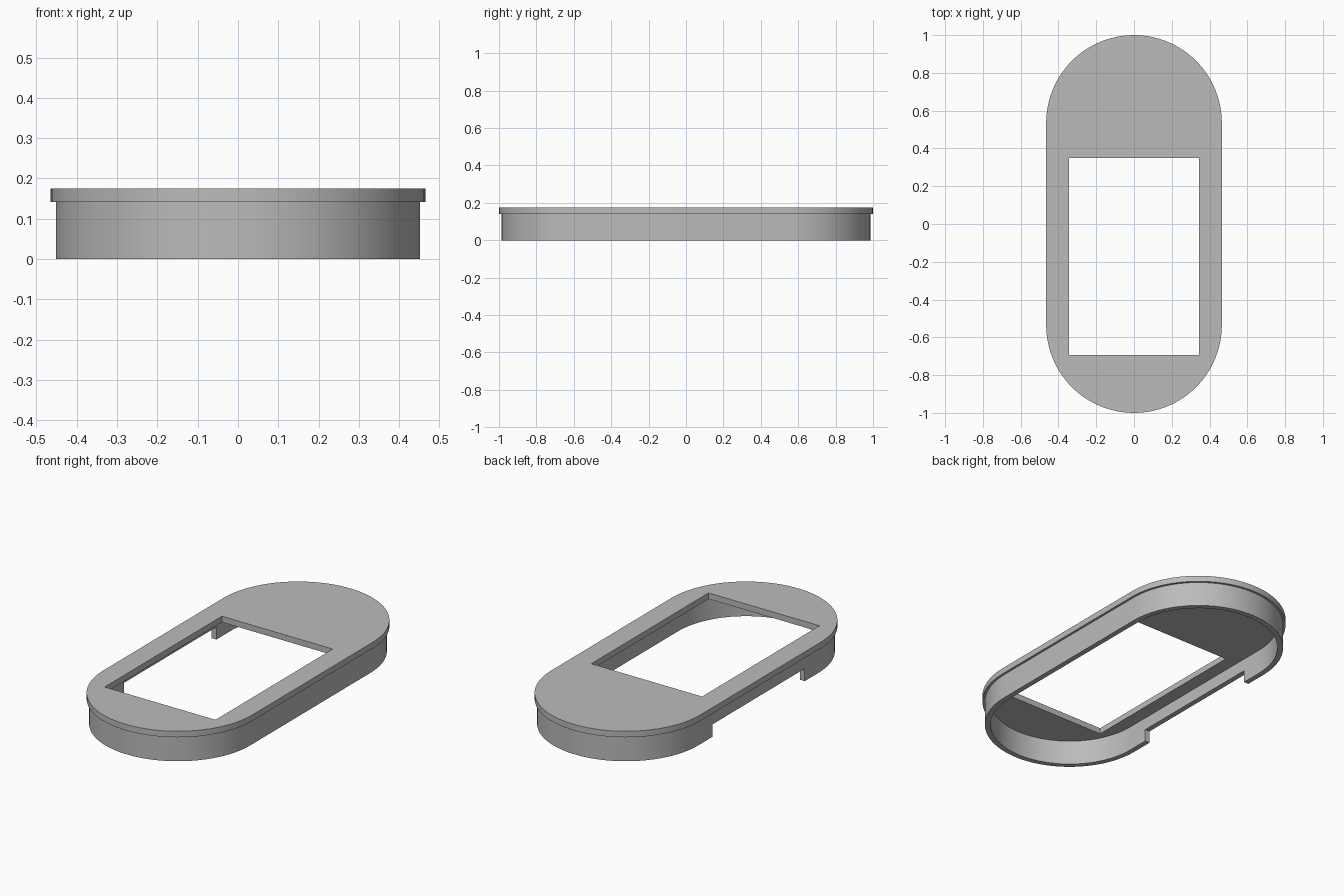
import bpy, bmesh
from math import pi, cos, sin, radians

if "Cube" in bpy.data.objects:
    bpy.data.objects.remove(bpy.data.objects["Cube"])

TOP, RIM_BOTTOM = 0.175, 0.141
STRAIGHT = 0.535          # half length of the straight sides
NOTCH_Y, NOTCH_Z = 0.41, 0.07
STEP = 0.0001
SEGMENTS = 48

grey = bpy.data.materials.new("grey plastic")
grey.use_nodes = True
colour = (0.5, 0.5, 0.5, 1)
grey.diffuse_color = colour
grey.node_tree.nodes["Principled BSDF"].inputs["Base Color"].default_value = colour


def stadium(radius):
    """Capsule outline, with extra points at the notch ends on the right side."""
    pts = [(radius * cos(pi * i / SEGMENTS), STRAIGHT + radius * sin(pi * i / SEGMENTS))
           for i in range(SEGMENTS + 1)]
    pts += [(-radius, y) for y in (NOTCH_Y, NOTCH_Y - STEP, STEP - NOTCH_Y, -NOTCH_Y)]
    pts += [(-x, -y) for x, y in pts[:SEGMENTS + 1]]
    return pts


def add_loop(bm, pts, z):
    return [bm.verts.new((x, y, z)) for x, y in pts]


def thicken(bm, height):
    """Turn a flat sheet into a closed slab."""
    rim = [e for e in bm.edges if e.is_boundary]
    sheet = bm.verts[:] + bm.edges[:] + bm.faces[:]
    copy = bmesh.ops.duplicate(bm, geom=sheet)
    twin = copy["vert_map"]
    moved = [g for g in copy["geom"] if isinstance(g, bmesh.types.BMVert)]
    bmesh.ops.translate(bm, verts=moved, vec=(0, 0, height))
    for e in rim:
        a, b = e.verts
        bm.faces.new((a, b, twin[b], twin[a]))


def finish(bm, name):
    bmesh.ops.recalc_face_normals(bm, faces=bm.faces[:])
    mesh = bpy.data.meshes.new(name)
    bm.to_mesh(mesh)
    bm.free()
    mesh.materials.append(grey)
    obj = bpy.data.objects.new(name, mesh)
    bpy.context.collection.objects.link(obj)
    bpy.ops.object.select_all(action="DESELECT")
    obj.select_set(True)
    bpy.context.view_layer.objects.active = obj
    bpy.ops.object.shade_smooth_by_angle(angle=radians(30))


# Top plate with a rectangular window
bm = bmesh.new()
window = [(-0.345, -0.693), (0.345, -0.693), (0.345, 0.35), (-0.345, 0.35)]
for outline in (stadium(0.465), window):
    loop = add_loop(bm, outline, RIM_BOTTOM)
    for a, b in zip(loop, loop[1:] + loop[:1]):
        bm.edges.new((a, b))
bmesh.ops.triangle_fill(bm, edges=bm.edges[:], use_beauty=True)
thicken(bm, TOP - RIM_BOTTOM)
finish(bm, "top_plate")

# Side wall, set in from the plate edge
bm = bmesh.new()
outer = add_loop(bm, stadium(0.452), 0)
inner = add_loop(bm, stadium(0.422), 0)
for i in range(len(outer)):
    bm.faces.new((outer[i - 1], outer[i], inner[i], inner[i - 1]))
thicken(bm, RIM_BOTTOM)

# Notch in the lower edge of the right side
for v in bm.verts:
    if v.co.x < 0 and abs(v.co.y) < NOTCH_Y - STEP / 2 and v.co.z < NOTCH_Z:
        v.co.z = NOTCH_Z
finish(bm, "side_wall")
